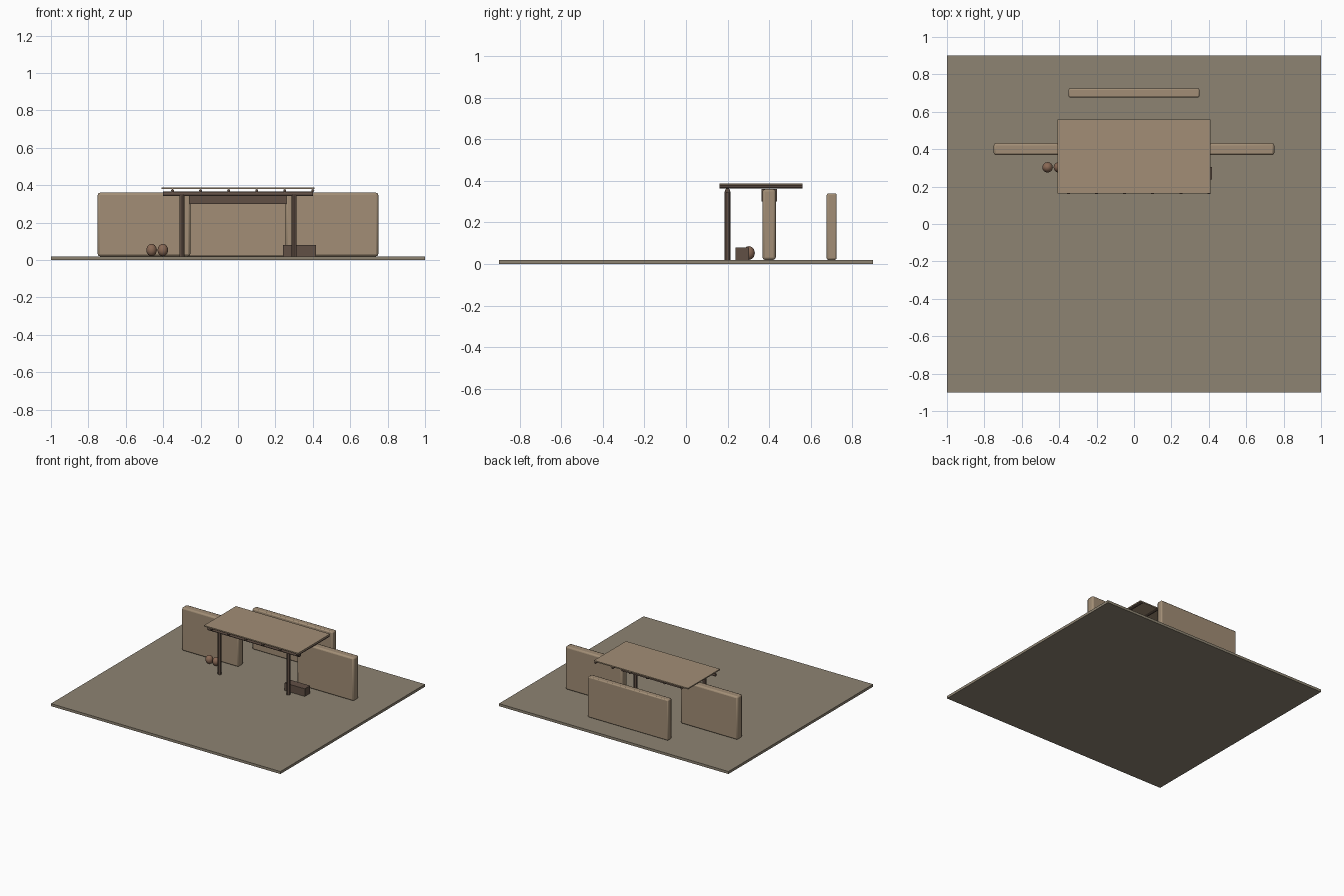
import bpy, math

if "Cube" in bpy.data.objects:
    bpy.data.objects.remove(bpy.data.objects["Cube"])


def mat(name, r, g, b):
    m = bpy.data.materials.new(name)
    m.diffuse_color = (r, g, b, 1)
    m.use_nodes = True
    m.node_tree.nodes["Principled BSDF"].inputs["Base Color"].default_value = m.diffuse_color
    return m


EARTH = mat("earth", 0.27, 0.23, 0.17)
MUD = mat("mud_plaster", 0.36, 0.27, 0.18)
WOOD = mat("dark_wood", 0.12, 0.08, 0.06)
CLOTH = mat("woven_mat", 0.36, 0.27, 0.18)
CLAY = mat("clay", 0.25, 0.14, 0.09)


def box(name, x, y, z, material, bevel=0):
    """Box from (min, max) ranges on each axis."""
    bpy.ops.mesh.primitive_cube_add(size=1, location=[sum(r) / 2 for r in (x, y, z)])
    o = bpy.context.object
    o.name = name
    o.scale = [r[1] - r[0] for r in (x, y, z)]
    bpy.ops.object.transform_apply(location=False, rotation=False, scale=True)
    o.data.materials.append(material)
    if bevel:
        b = o.modifiers.new("soft_edges", 'BEVEL')
        b.width = bevel
        b.segments = 2
        bpy.ops.object.shade_smooth_by_angle()
    return o


def pole(name, loc, radius, length, rot=(0, 0, 0), sides=12):
    bpy.ops.mesh.primitive_cylinder_add(vertices=sides, radius=radius, depth=length,
                                        location=loc, rotation=rot)
    o = bpy.context.object
    o.name = name
    o.data.materials.append(WOOD)
    bpy.ops.object.shade_smooth_by_angle()
    return o


# Ground slab
box("ground_slab", (-1, 1), (-0.9, 0.9), (0, 0.02), EARTH)

# Walls either side of the gate, and the screen wall behind
for side, x in (("left", (-0.75, -0.255)), ("right", (0.255, 0.75))):
    box(side + "_wall", x, (0.368, 0.432), (0.02, 0.36), MUD, 0.012)
box("screen_wall", (-0.35, 0.35), (0.677, 0.725), (0.02, 0.34), MUD, 0.008)

# Lintel across the opening
box("lintel", (-0.26, 0.26), (0.363, 0.437), (0.30, 0.36), WOOD)

# Porch posts and front beam
for side, x in (("left", -0.3), ("right", 0.3)):
    pole(side + "_post", (x, 0.2, 0.185), 0.014, 0.33)
pole("front_beam", (0, 0.2, 0.353), 0.012, 0.8, (0, math.pi / 2, 0))

# Rafters carrying the woven mat roof
for i in range(6):
    pole(f"rafter_{i + 1}", (-0.35 + 0.15 * i, 0.36, 0.371), 0.008, 0.40,
         (math.pi / 2, 0, 0), 8)
box("roof_mat", (-0.41, 0.41), (0.162, 0.56), (0.379, 0.388), CLOTH)

# Low bench beside the right post
box("bench", (0.24, 0.416), (0.238, 0.304), (0.02, 0.08), WOOD)

# Pair of clay jars
for i, x in enumerate((-0.462, -0.402)):
    bpy.ops.mesh.primitive_uv_sphere_add(segments=16, ring_count=10, radius=1,
                                         location=(x, 0.303, 0.053))
    jar = bpy.context.object
    jar.name = f"jar_{i + 1}"
    jar.scale = (0.028, 0.028, 0.033)
    bpy.ops.object.transform_apply(location=False, rotation=False, scale=True)
    jar.data.materials.append(CLAY)
    bpy.ops.object.shade_smooth_by_angle()
